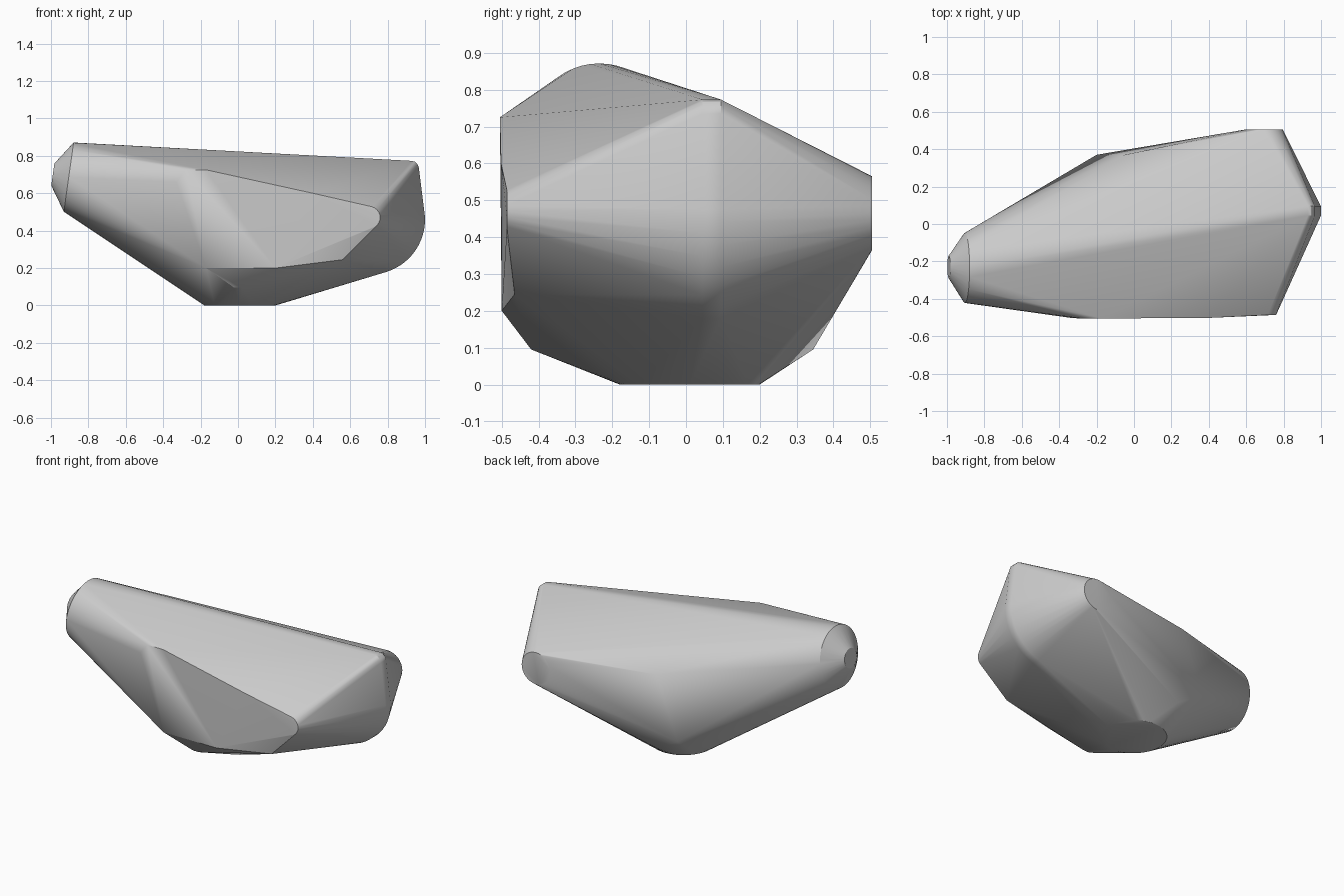
import bpy, bmesh, math
from mathutils import Vector

cube = bpy.data.objects.get("Cube")
if cube:
    bpy.data.objects.remove(cube, do_unlink=True)


def ring(center, normal, radius, count=32):
    """Points of a circle around a centre, facing along a normal."""
    turn = Vector(normal).to_track_quat('Z', 'Y')
    return [Vector(center) + turn @ Vector((radius * math.cos(a), radius * math.sin(a), 0))
            for a in (math.tau * i / count for i in range(count))]


points = []

# Blunt round nose on the narrow end
nose_axis = (-0.99, 0, 0.14)
points += ring((-0.905, -0.235, 0.686), nose_axis, 0.187, 48)
points += ring((-0.99, -0.23, 0.70), nose_axis, 0.06)

# Flat round foot
points += ring((0.01, 0.01, 0), (0, 0, 1), 0.19)

# Broad end: thin plate with a tight top corner and a large rounded bottom
profile = [(0.93, 0.773), (0.947, 0.768), (0.96, 0.755), (0.967, 0.735)]
for i in range(13):
    a = math.radians(3 - 76 * i / 12)
    profile.append((0.706 + 0.294 * math.cos(a), 0.46 + 0.294 * math.sin(a)))
points += [Vector((x, y, z)) for x, z in profile for y in (0.045, 0.095)]

# Small round flat on the back
points += ring((0.695, 0.505, 0.465), (0, 1, 0), 0.1)

# Corners of the back facet
points += [Vector(p) for p in ((-0.05, 0.37, 0.575), (-0.2, 0.37, 0.19), (-0.04, 0.345, 0.095))]

# Large front facet, with a rounded end and a chamfer below it
points += ring((0.70, -0.486, 0.47), (0, -1, 0), 0.06, 24)
front = [(-0.28, -0.505, 0.725), (-0.17, -0.505, 0.725), (-0.33, -0.503, 0.66),
         (0.4, -0.502, 0.6), (0.56, -0.465, 0.245), (0.2, -0.5, 0.2),
         (-0.17, -0.5, 0.2), (-0.02, -0.42, 0.095), (0.02, -0.42, 0.095)]
points += [Vector(p) for p in front]

# Wrap every section in one faceted skin
bm = bmesh.new()
for p in points:
    bm.verts.new(p)
hull = bmesh.ops.convex_hull(bm, input=bm.verts)
loose = {g for g in hull["geom_interior"] + hull["geom_unused"] if isinstance(g, bmesh.types.BMVert)}
bmesh.ops.delete(bm, geom=list(loose), context='VERTS')
bmesh.ops.dissolve_limit(bm, angle_limit=math.radians(1), verts=bm.verts, edges=bm.edges)
bmesh.ops.recalc_face_normals(bm, faces=bm.faces)
mesh = bpy.data.meshes.new("stone_body")
bm.to_mesh(mesh)
bm.free()

body = bpy.data.objects.new("stone_body", mesh)
bpy.context.collection.objects.link(body)

# Plain grey
grey = bpy.data.materials.new("light_grey")
grey.use_nodes = True
colour = (0.6, 0.6, 0.6, 1)
grey.diffuse_color = colour
grey.node_tree.nodes["Principled BSDF"].inputs["Base Color"].default_value = colour
mesh.materials.append(grey)

bpy.ops.object.select_all(action='DESELECT')
body.select_set(True)
bpy.context.view_layer.objects.active = body
bpy.ops.object.shade_smooth_by_angle(angle=math.radians(28))
